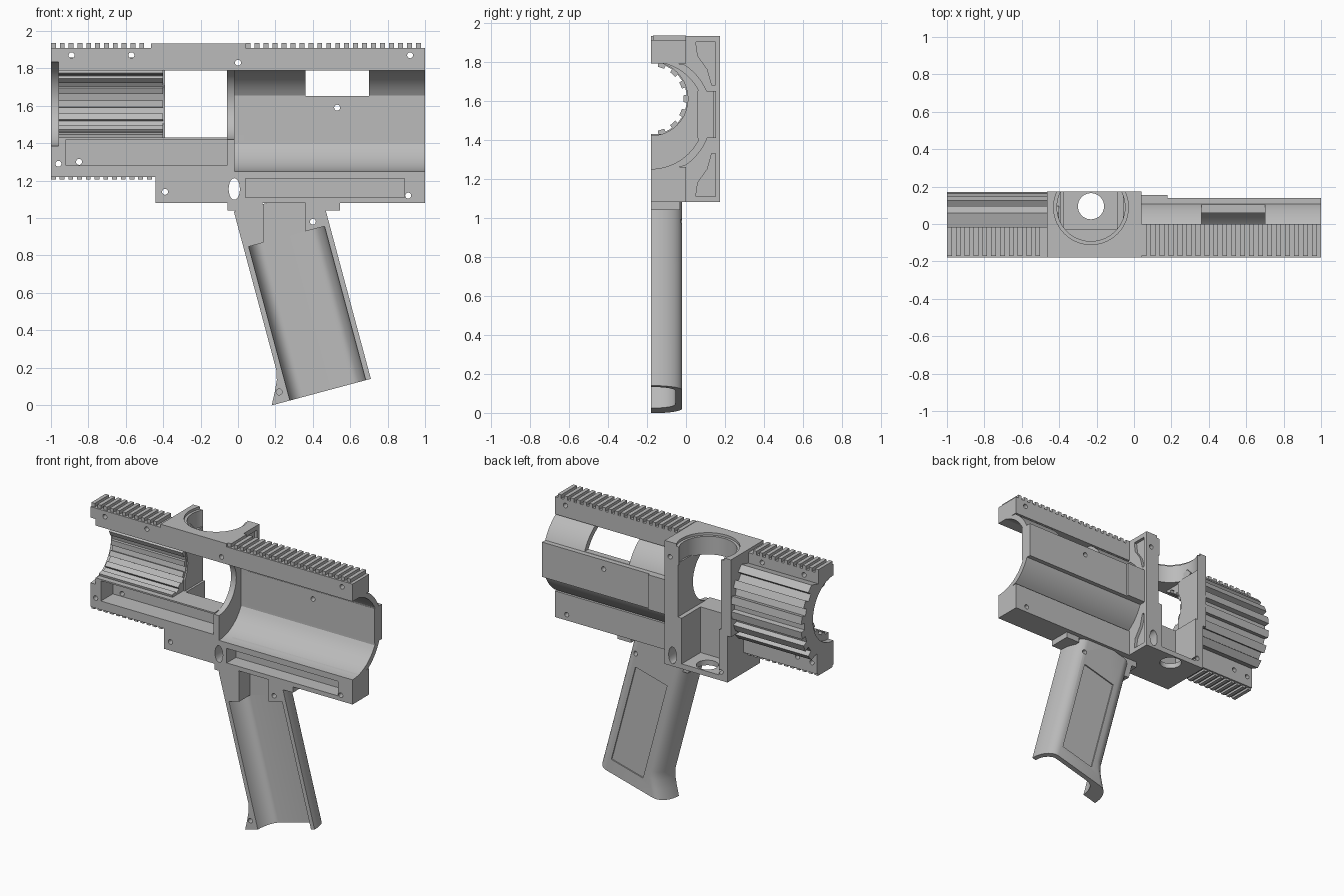
import bpy, bmesh
from math import sin, cos, radians
from mathutils import Matrix

if "Cube" in bpy.data.objects:
    bpy.data.objects.remove(bpy.data.objects["Cube"])

grey = bpy.data.materials.new("plain grey")
grey.use_nodes = True
grey.diffuse_color = (0.5, 0.5, 0.5, 1)
grey.node_tree.nodes["Principled BSDF"].inputs["Base Color"].default_value = grey.diffuse_color

parts, cutters = [], []
FRONT, BACK = -0.18, 0.175


def finish(name, bm, cutter):
    bmesh.ops.recalc_face_normals(bm, faces=bm.faces)
    mesh = bpy.data.meshes.new(name)
    bm.to_mesh(mesh)
    bm.free()
    obj = bpy.data.objects.new(name, mesh)
    bpy.context.collection.objects.link(obj)
    mesh.materials.append(grey)
    obj.hide_render = cutter
    (cutters if cutter else parts).append(obj)
    return obj


def loft(name, sections, place, cutter=False):
    """Skin a row of (outline, depth) sections; place maps (p, q, depth) to 3D."""
    bm = bmesh.new()
    rings = [[bm.verts.new(place(p, q, d)) for p, q in pts] for pts, d in sections]
    bm.faces.new(rings[0])
    bm.faces.new(rings[-1])
    n = len(rings[0])
    for r0, r1 in zip(rings, rings[1:]):
        for i in range(n):
            j = (i + 1) % n
            bm.faces.new((r0[i], r0[j], r1[j], r1[i]))
    return finish(name, bm, cutter)


def prism(name, pts, place, a, b, cutter=False):
    return loft(name, [(pts, a), (pts, b)], place, cutter)


def along_x(p, q, d): return (d, p, q)
def along_y(p, q, d): return (p, d, q)
def along_z(p, q, d): return (p, q, d)


def boxes(name, specs, cutter=False):
    bm = bmesh.new()
    for x0, x1, y0, y1, z0, z1 in specs:
        m = Matrix.Translation(((x0 + x1) / 2, (y0 + y1) / 2, (z0 + z1) / 2))
        bmesh.ops.create_cube(bm, size=1, matrix=m @ Matrix.Diagonal((x1 - x0, y1 - y0, z1 - z0, 1)))
    return finish(name, bm, cutter)


def circle(cx, cy, rx, ry, n=40):
    return [(cx + rx * cos(radians(360 * i / n)), cy + ry * sin(radians(360 * i / n))) for i in range(n)]


def arc(cz, r, limit, flat=9, n=32):
    pts = []
    for i in range(n + 1):
        t = radians(-limit + 2 * limit * i / n)
        pts.append((min(FRONT + r * cos(t), flat), cz + r * sin(t)))
    return pts


def ribs(cz, high, low, limit, count):
    """Square-toothed arc."""
    pts = []
    step = 2 * limit / (2 * count - 1)
    for i in range(2 * count - 1):
        r = low if i % 2 else high
        for t in (-limit + i * step, -limit + (i + 1) * step):
            pts.append((FRONT + r * cos(radians(t)), cz + r * sin(radians(t))))
    return pts


def cut(obj, *tools):
    for tool in tools:
        mod = obj.modifiers.new("cut", "BOOLEAN")
        mod.operation, mod.solver, mod.object = "DIFFERENCE", "EXACT", tool


def teeth(name, x0, x1, y1, z0, z1):
    count = int((x1 - x0) / 0.048 + 0.6)
    step = (x1 - x0) / count
    return boxes(name, [(x0 + i * step, x0 + (i + 0.55) * step, FRONT + 0.01, y1, z0, z1) for i in range(count)])


# Shared cutters: screw holes (the toe one is blind), slot, bores, channels
bm = bmesh.new()
for x, z in ((-.89, 1.87), (-.57, 1.87), (0, 1.83), (.92, 1.87), (.53, 1.59), (-.96, 1.29),
             (-.85, 1.3), (-.39, 1.14), (.91, 1.12), (.4, .98), (.22, .07)):
    bmesh.ops.create_cone(bm, cap_ends=True, segments=16, radius1=.016, radius2=.016,
                          depth=.1 if z < .5 else 1,
                          matrix=Matrix.Translation((x, FRONT, z)) @ Matrix.Rotation(radians(90), 4, "X"))
holes = finish("screw_hole_cutter", bm, True)
slot = prism("slot_cutter", circle(-.02, 1.155, .03, .058, 24), along_y, -.4, .4, True)
bore = prism("bore_cutter", circle(FRONT, 1.61, .19, .19), along_x, -.6, .1, True)
end_bore = prism("end_bore_cutter", circle(FRONT, 1.61, .225, .225), along_x, -1.1, -.96, True)
inner = arc(1.525, .275, 90, .063)
chamber = prism("chamber_cutter", inner + [(-.3, 1.8), (-.3, 1.25)], along_x, -.02, 1.1, True)
channel = boxes("left_channel_cutter", [(-.92, -.06, -.3, -.05, 1.28, 1.42)], True)
right_channel = boxes("right_channel_cutter", [(.04, .89, -.3, -.08, 1.11, 1.21)], True)
window = boxes("window_cutter", [(.36, .7, -.17, .4, 1.652, 1.797)], True)
well = boxes("well_cutter", [(-.375, -.09, -.03, .3, 1.115, 1.6)], True)
well_hole = prism("well_hole_cutter", circle(-.23, .095, .07, .07), along_z, 1, 1.3, True)
top_cut = prism("top_opening_cutter", circle(-.23, .09, .182, .182, 56), along_z, 1.7, 2, True)
top_rim = prism("top_rim_cutter", circle(-.23, .09, .2, .2, 56), along_z, 1.915, 2, True)

# Upper rail with gripping teeth
cut(boxes("upper_rail", [(-1, -.45, FRONT, -.015, 1.79, 1.91), (.03, 1, FRONT, 0, 1.79, 1.91)]), holes, end_bore)
teeth("upper_left_teeth", -1, -.48, -.015, 1.9, 1.935)
teeth("upper_right_teeth", .04, 1, 0, 1.9, 1.935)

# Top plate with a round opening
top_plate = boxes("top_plate", [(-.465, .04, FRONT, BACK, 1.79, 1.932)])
cut(top_plate, top_cut, top_rim, holes)

# Lower left rail
cut(boxes("lower_left_rail", [(-1, -.42, FRONT, 0, 1.22, 1.43)]), channel, holes, end_bore)
teeth("lower_left_teeth", -1, -.44, -.01, 1.205, 1.23)

# Ribbed barrel half, tapering in behind the rails
barrel = prism("ribbed_barrel", ribs(1.6, .352, .315, 47, 6) + ribs(1.61, .185, .168, 90, 8)[::-1],
               along_x, -1, -.4)
cut(barrel, channel, end_bore)

# Central open box: side wall and lower well
cut(boxes("box_left_wall", [(-.465, -.39, -.02, BACK, 1.4, 1.8)]), bore)
cut(boxes("well_body", [(-.44, -.055, FRONT, BACK, 1.08, 1.43)]), well, well_hole, channel, holes)

# Tall post between box and chamber, with corner recesses
corner = [(.05, 1.9), (.15, 1.9), (.15, 1.68), (.132, 1.68), (.11, 1.76), (.06, 1.83)]
corner_top = prism("upper_corner_cutter", corner, along_x, .02, .1, True)
corner_low = prism("lower_corner_cutter", [(y, 3.01 - z) for y, z in corner], along_x, .02, .1, True)
cut(boxes("post", [(-.06, .04, FRONT, BACK, 1.08, 1.8)]), bore, chamber, slot, corner_low, corner_top)
cut(top_plate, corner_top)

# Chamber shell half with a raised flat band and a thicker pad near the post
shell = prism("chamber_shell", [(FRONT, 1.235)] + arc(1.525, .312, 56) + [(FRONT, 1.815)] + inner[::-1],
              along_x, .03, 1)
band = boxes("shell_band", [(.03, 1, .06, .14, 1.41, 1.65)])
cut(shell, window, holes)
cut(band, holes)
boxes("shell_pad", [(.03, .18, .1, .155, 1.41, 1.65)])

# Lower right rail
cut(boxes("lower_right_rail", [(.035, 1, FRONT, 0, 1.08, 1.26)]), right_channel, chamber, holes, slot)

# Grip: leaning hollow half shell, flaring to a toe at the bottom
LEAN = radians(15)


def grip_place(u, y, w):
    return (.03 + u * cos(LEAN) + w * sin(LEAN), y, .84 + u * sin(LEAN) - w * cos(LEAN))


def grip_section(u0, u1, depth, round_u):
    side = [(round_u * (1 - cos(radians(a))), depth * sin(radians(a))) for a in range(0, 91, 10)]
    return [(u0 + u, FRONT + d) for u, d in side] + [(u1 - u, FRONT + d) for u, d in reversed(side)]


grip = loft("grip", [(grip_section(u, .476, .16, .09), w) for u, w in
                     ((0, -.2), (0, .68), (-.012, .73), (-.04, .79), (-.073, .852))], grip_place)
hollow = prism("grip_hollow_cutter", [(.028, -.3)] + grip_section(.028, .448, .125, .075) + [(.448, -.3)],
               grip_place, 0, 1, True)
panel = prism("grip_panel_cutter", [(.12, -.028), (.37, -.028), (.37, .1), (.12, .1)],
              grip_place, .05, .76, True)
neck_channel = boxes("neck_channel_cutter", [(.135, .36, -.3, -.06, .8, 1.08)], True)
body_clear = boxes("body_clearance_cutter", [(-.3, .8, -.4, .2, 1.09, 1.5)], True)
cut(grip, hollow, panel, neck_channel, body_clear, holes)

# Lugs joining grip and body
prism("front_lug", [(-.055, 1.1), (-.055, 1.04), (-.015, 1.04), (.01, .94), (.06, .94), (.13, 1.02), (.13, 1.1)],
      along_y, FRONT, -.04)
boxes("rear_lug", [(.44, .545, FRONT, -.03, 1.04, 1.1)])

# Bake the cuts, remove cutters, shade
deps = bpy.context.evaluated_depsgraph_get()
baked = [(o, bpy.data.meshes.new_from_object(o.evaluated_get(deps))) for o in parts]
for obj, mesh in baked:
    obj.modifiers.clear()
    obj.data = mesh
for tool in cutters:
    bpy.data.objects.remove(tool)
bpy.ops.object.select_all(action="DESELECT")
for obj in parts:
    obj.select_set(True)
bpy.context.view_layer.objects.active = parts[0]
bpy.ops.object.shade_smooth_by_angle(angle=radians(25))
